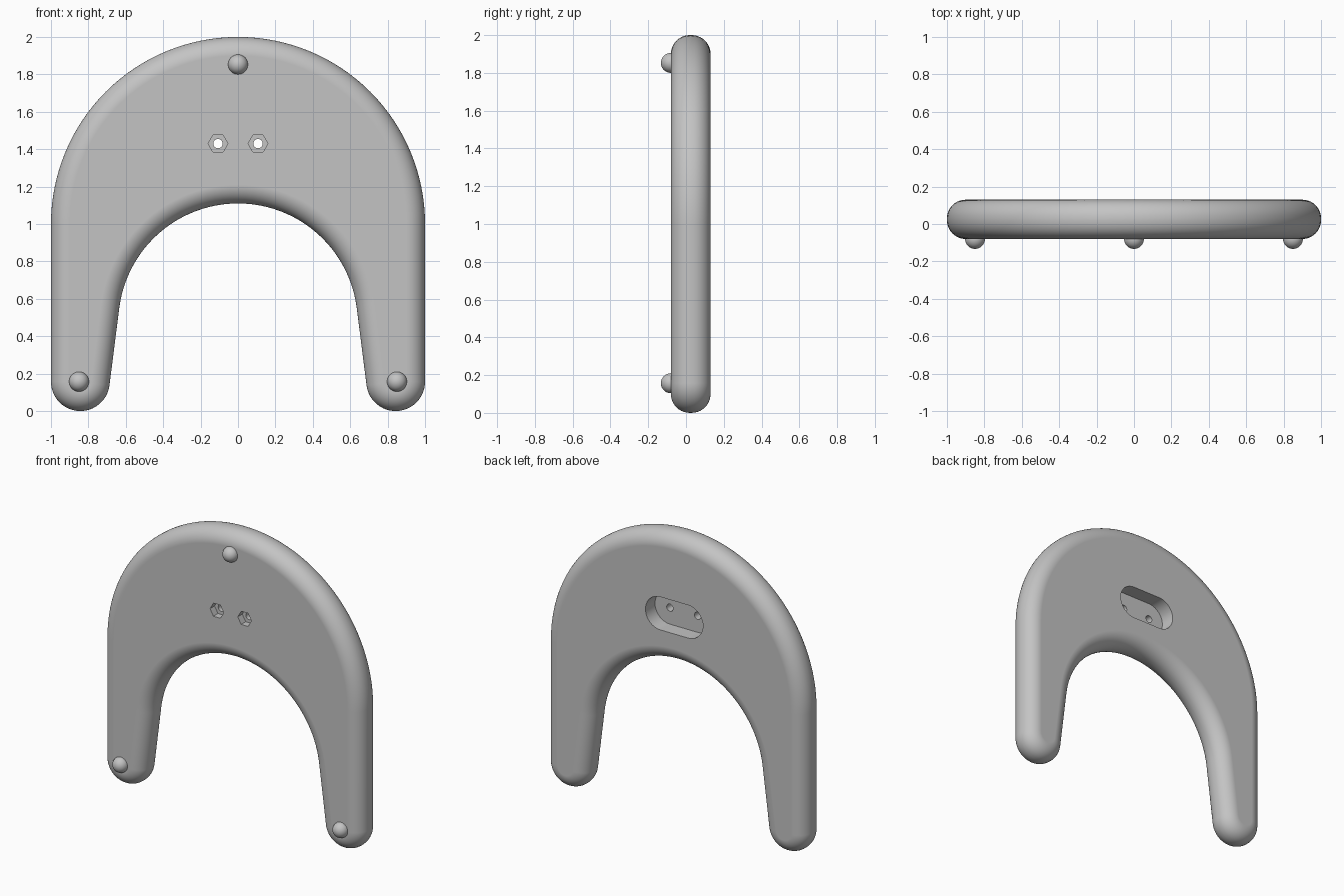
import bpy, bmesh, math
from mathutils import Matrix

cube = bpy.data.objects.get("Cube")
if cube:
    bpy.data.objects.remove(cube, do_unlink=True)

FRONT, BACK = -0.08, 0.13      # faces of the plate
ROUND = 0.10                   # edge rounding
LEG_X, LEG_Z, LEG_R = 0.843, 0.157, 0.157
INNER_Z, INNER_R = 0.47, 0.64
TAPER = math.radians(7.4)      # lean of the inner leg sides
HOLE_X, HOLE_Z = 0.107, 1.43

grey = bpy.data.materials.new("plain grey")
grey.use_nodes = True
grey.diffuse_color = (0.55, 0.55, 0.55, 1)
grey.node_tree.nodes["Principled BSDF"].inputs["Base Color"].default_value = grey.diffuse_color


def make_object(name, bm):
    bmesh.ops.recalc_face_normals(bm, faces=bm.faces)
    mesh = bpy.data.meshes.new(name)
    bm.to_mesh(mesh)
    bm.free()
    mesh.materials.append(grey)
    obj = bpy.data.objects.new(name, mesh)
    bpy.context.collection.objects.link(obj)
    return obj


def select_only(obj):
    bpy.ops.object.select_all(action='DESELECT')
    obj.select_set(True)
    bpy.context.view_layer.objects.active = obj


def arc(cx, cz, r, start, end, steps):
    return [(cx + r * math.cos(start + (end - start) * i / steps),
             cz + r * math.sin(start + (end - start) * i / steps))
            for i in range(steps + 1)]


def arch_outline(inset):
    """Horseshoe outline shrunk inwards by inset."""
    pi, leg = math.pi, LEG_R - inset
    pts = arc(0, 1, 1 - inset, 0, pi, 64)
    pts += arc(-LEG_X, LEG_Z, leg, pi, 2 * pi - TAPER, 24)
    pts += arc(0, INNER_Z, INNER_R + inset, pi - TAPER, TAPER, 48)
    pts += arc(LEG_X, LEG_Z, leg, pi + TAPER, 2 * pi, 24)
    return pts


def loft(name, sections):
    """Skin a list of (y, outline) sections and cap both ends."""
    bm = bmesh.new()
    loops = [[bm.verts.new((x, y, z)) for x, z in pts] for y, pts in sections]
    for a, b in zip(loops, loops[1:]):
        n = len(a)
        for i in range(n):
            j = (i + 1) % n
            bm.faces.new((a[i], a[j], b[j], b[i]))
    bm.faces.new(loops[0])
    bm.faces.new(loops[-1])
    return make_object(name, bm)


# Arch plate with rounded edges
STEPS = 10
quarter = [math.pi / 2 * i / STEPS for i in range(STEPS + 1)]
front_half = [(FRONT + ROUND * (1 - math.cos(t)), ROUND * (1 - math.sin(t))) for t in quarter]
back_half = [(FRONT + BACK - y, d) for y, d in reversed(front_half)]
plate = loft("arch_plate", [(y, arch_outline(d)) for y, d in front_half + back_half])


def prism(name, pts, y0, y1):
    return loft(name, [(y0, pts), (y1, pts)])


# Cutters: rear slot, hexagonal nut pockets and bolt holes
SLOT_R = 0.115
slot = arc(HOLE_X, HOLE_Z, SLOT_R, -math.pi / 2, math.pi / 2, 20)
slot += arc(-HOLE_X, HOLE_Z, SLOT_R, math.pi / 2, 3 * math.pi / 2, 20)
cutters = [prism("slot_cutter", slot, 0.025, 0.3)]
for side in (-1, 1):
    x = side * HOLE_X
    cutters.append(prism("nut_cutter", arc(x, HOLE_Z, 0.053, 0, math.tau, 6)[:-1], -0.3, -0.03))
    cutters.append(prism("bolt_cutter", arc(x, HOLE_Z, 0.025, 0, math.tau, 24)[:-1], -0.25, 0.1))

select_only(plate)
for cutter in cutters:
    cutter.hide_render = True
    mod = plate.modifiers.new("cut", 'BOOLEAN')
    mod.operation = 'DIFFERENCE'
    mod.solver = 'EXACT'
    mod.object = cutter
    bpy.ops.object.modifier_apply(modifier=mod.name)
    bpy.data.objects.remove(cutter, do_unlink=True)
bpy.ops.object.shade_smooth_by_angle(angle=math.radians(30))
plate.modifiers.new("flat_face_shading", 'WEIGHTED_NORMAL').keep_sharp = True

# Round studs on the front
for name, x, z in (("top_stud", 0, 1.853),
                   ("left_stud", 0.85, LEG_Z),
                   ("right_stud", -0.85, LEG_Z)):
    bm = bmesh.new()
    bmesh.ops.create_uvsphere(bm, u_segments=32, v_segments=16, radius=0.053,
                              matrix=Matrix.Translation((x, FRONT, z)))
    stud = make_object(name, bm)
    select_only(stud)
    bpy.ops.object.shade_smooth_by_angle(angle=math.radians(30))
